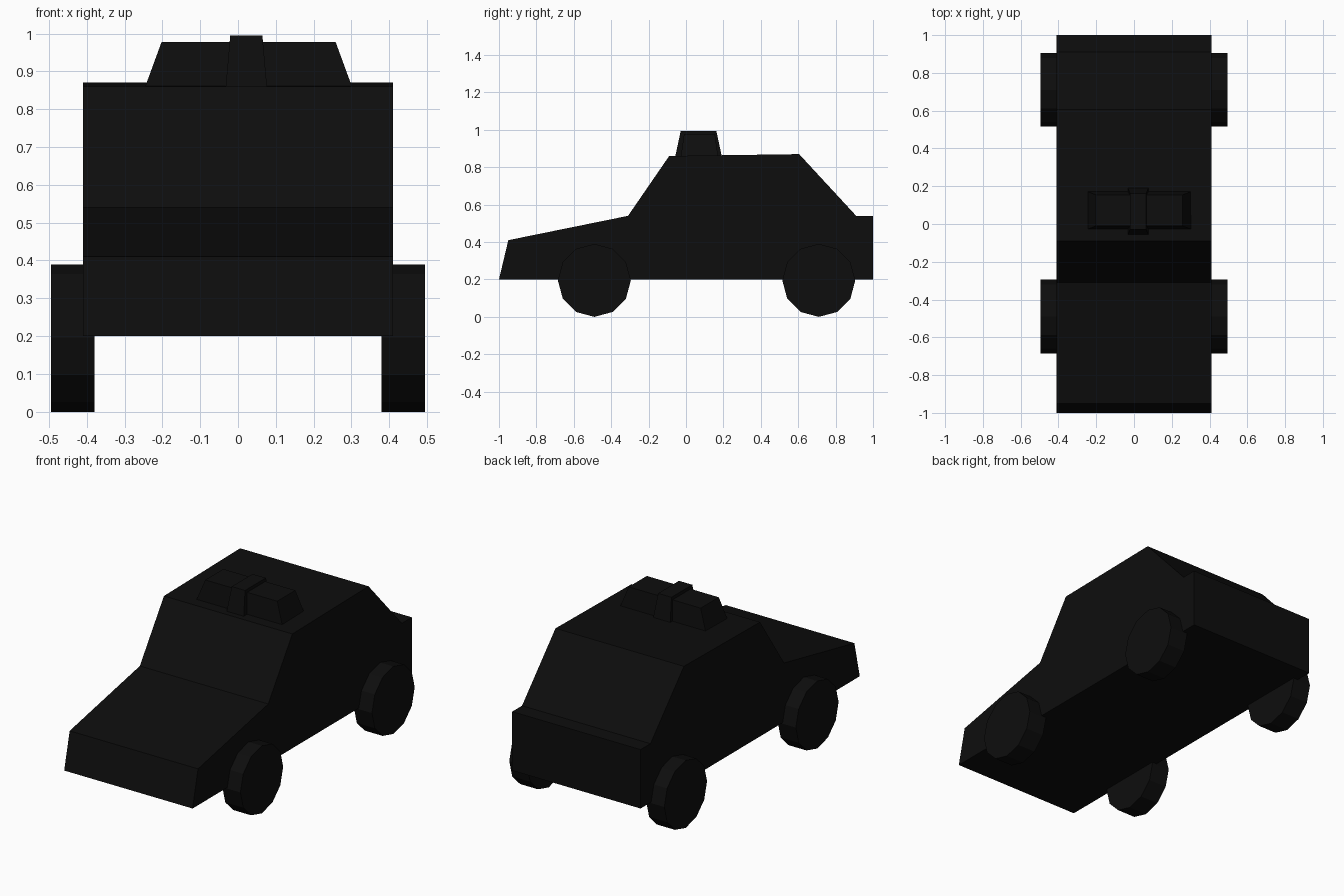
import bpy
import bmesh
import math
from mathutils import Matrix, Vector

cube = bpy.data.objects.get("Cube")
if cube:
    bpy.data.objects.remove(cube, do_unlink=True)

# Single flat near-black paint
black = bpy.data.materials.new("black_paint")
black.use_nodes = True
colour = (0.004, 0.004, 0.004, 1)
black.diffuse_color = colour
black.node_tree.nodes["Principled BSDF"].inputs["Base Color"].default_value = colour


def finish(bm, name):
    bmesh.ops.recalc_face_normals(bm, faces=bm.faces)
    mesh = bpy.data.meshes.new(name)
    bm.to_mesh(mesh)
    bm.free()
    mesh.materials.append(black)
    obj = bpy.data.objects.new(name, mesh)
    bpy.context.collection.objects.link(obj)
    return obj


def extruded_profile(name, points, half_width):
    """Side profile (y, z) extruded across x."""
    bm = bmesh.new()
    face = bm.faces.new([bm.verts.new((-half_width, y, z)) for y, z in points])
    result = bmesh.ops.extrude_face_region(bm, geom=[face])
    moved = [v for v in result["geom"] if isinstance(v, bmesh.types.BMVert)]
    bmesh.ops.translate(bm, verts=moved, vec=(2 * half_width, 0, 0))
    return finish(bm, name)


def tapered_box(name, centre, base, top, low, high):
    """Box whose top is narrower than its base."""
    bm = bmesh.new()
    bmesh.ops.create_cube(bm, size=1)
    for v in bm.verts:
        size, z = (top, high) if v.co.z > 0 else (base, low)
        v.co = Vector((centre[0] + v.co.x * size[0], centre[1] + v.co.y * size[1], z))
    return finish(bm, name)


def wheel(name, x, y):
    radius = 0.195
    bm = bmesh.new()
    bmesh.ops.create_cone(bm, cap_ends=True, segments=12, radius1=radius,
                          radius2=radius, depth=0.115)
    turn = Matrix.Rotation(math.pi / 2, 4, 'Y')
    bmesh.ops.transform(bm, matrix=Matrix.Translation((x, y, radius)) @ turn, verts=bm.verts)
    return finish(bm, name)


# Body with bonnet, windscreen, roof and short boot
extruded_profile("car_body", [
    (-1, 0.2), (-0.95, 0.41), (-0.31, 0.54), (-0.09, 0.86),
    (0.605, 0.87), (0.91, 0.54), (1, 0.54), (1, 0.2)], 0.41)

# Roof light bar and its raised centre band
tapered_box("roof_light_bar", (0.028, 0.072), (0.55, 0.2), (0.46, 0.165), 0.855, 0.978)
tapered_box("light_bar_band", (0.022, 0.067), (0.11, 0.25), (0.085, 0.19), 0.855, 0.995)

# Wheels
for end, y in (("front", -0.49), ("rear", 0.71)):
    for side, sign in (("left", 1), ("right", -1)):
        wheel(f"{end}_{side}_wheel", sign * 0.4375, y)
